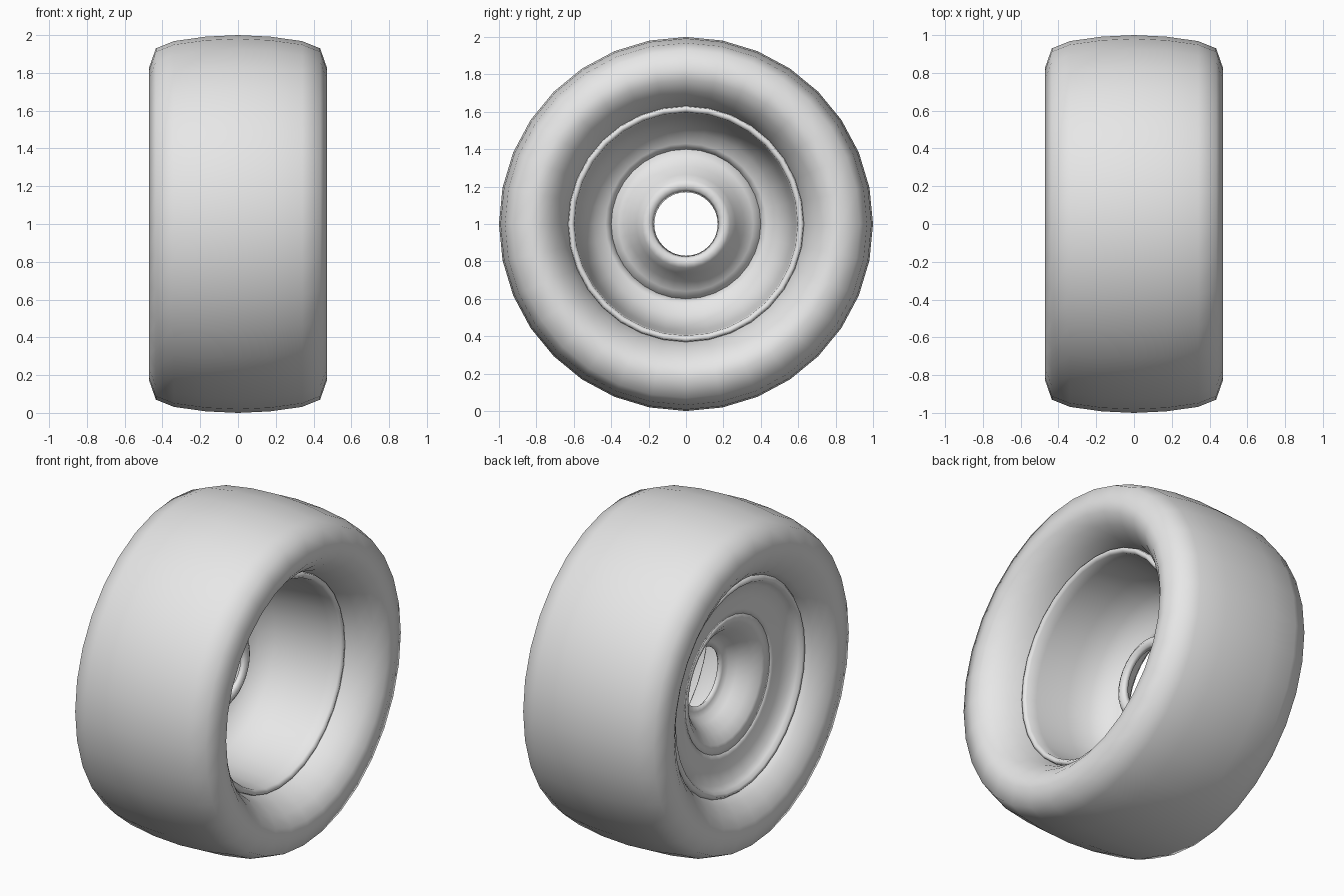
import bpy, bmesh, math
from mathutils import Matrix, Vector

cube = bpy.data.objects.get("Cube")
if cube:
    bpy.data.objects.remove(cube)

SEGMENTS = 32
CENTRE = Vector((0, 0, 1))

grey = bpy.data.materials.new("light_grey")
grey.use_nodes = True
grey.diffuse_color = (0.8, 0.8, 0.8, 1)
grey.node_tree.nodes["Principled BSDF"].inputs["Base Color"].default_value = (0.8, 0.8, 0.8, 1)


def lathe(name, profile, closed=False):
    """Turn a profile of (x, radius) points around the axle."""
    bm = bmesh.new()
    rings = []
    for x, r in profile:
        ring = []
        for i in range(SEGMENTS):
            a = math.tau * i / SEGMENTS
            ring.append(bm.verts.new(CENTRE + Vector((x, r * math.sin(a), r * math.cos(a)))))
        rings.append(ring)
    pairs = list(zip(rings, rings[1:]))
    if closed:
        pairs.append((rings[-1], rings[0]))
    for a, b in pairs:
        for i in range(SEGMENTS):
            j = (i + 1) % SEGMENTS
            bm.faces.new((a[i], a[j], b[j], b[i]))
    bmesh.ops.recalc_face_normals(bm, faces=bm.faces)
    mesh = bpy.data.meshes.new(name)
    bm.to_mesh(mesh)
    bm.free()
    mesh.materials.append(grey)
    obj = bpy.data.objects.new(name, mesh)
    bpy.context.collection.objects.link(obj)
    for p in mesh.polygons:
        p.use_smooth = True
    return obj


# Tyre: tread and shoulders are symmetric, the beads sit at different depths
half_tread = [(0.17, 0.992), (0.34, 0.968), (0.435, 0.93), (0.47, 0.83)]
left_wall = [(0.46, 0.77), (0.41, 0.71), (0.34, 0.66), (0.27, 0.635), (0.22, 0.62)]
right_wall = [(-0.46, 0.77), (-0.425, 0.71), (-0.38, 0.66), (-0.34, 0.635), (-0.28, 0.62)]
tread = [(-x, r) for x, r in reversed(half_tread)] + [(0, 1)] + half_tread
lathe("tyre", right_wall[::-1] + tread + left_wall, closed=True)

# Rim: bead lip, deep barrel and flange
lathe("rim_barrel", [
    (0.25, 0.632), (0.275, 0.627), (0.28, 0.61), (0.265, 0.597), (0.2, 0.59),
    (0.0, 0.57), (-0.13, 0.54), (-0.21, 0.49), (-0.25, 0.43), (-0.27, 0.38),
    (-0.28, 0.43), (-0.29, 0.5), (-0.31, 0.57), (-0.335, 0.592), (-0.355, 0.605),
    (-0.36, 0.62), (-0.34, 0.637)], closed=True)

# Hub: a hollow cone pushed inward around the axle hole
lathe("hub", [
    (-0.26, 0.4), (-0.245, 0.36), (-0.2, 0.31), (-0.13, 0.265), (-0.085, 0.235),
    (-0.07, 0.21), (-0.08, 0.185), (-0.1, 0.17), (-0.105, 0.2), (-0.12, 0.23),
    (-0.16, 0.255), (-0.22, 0.3), (-0.26, 0.35), (-0.278, 0.4)], closed=True)
